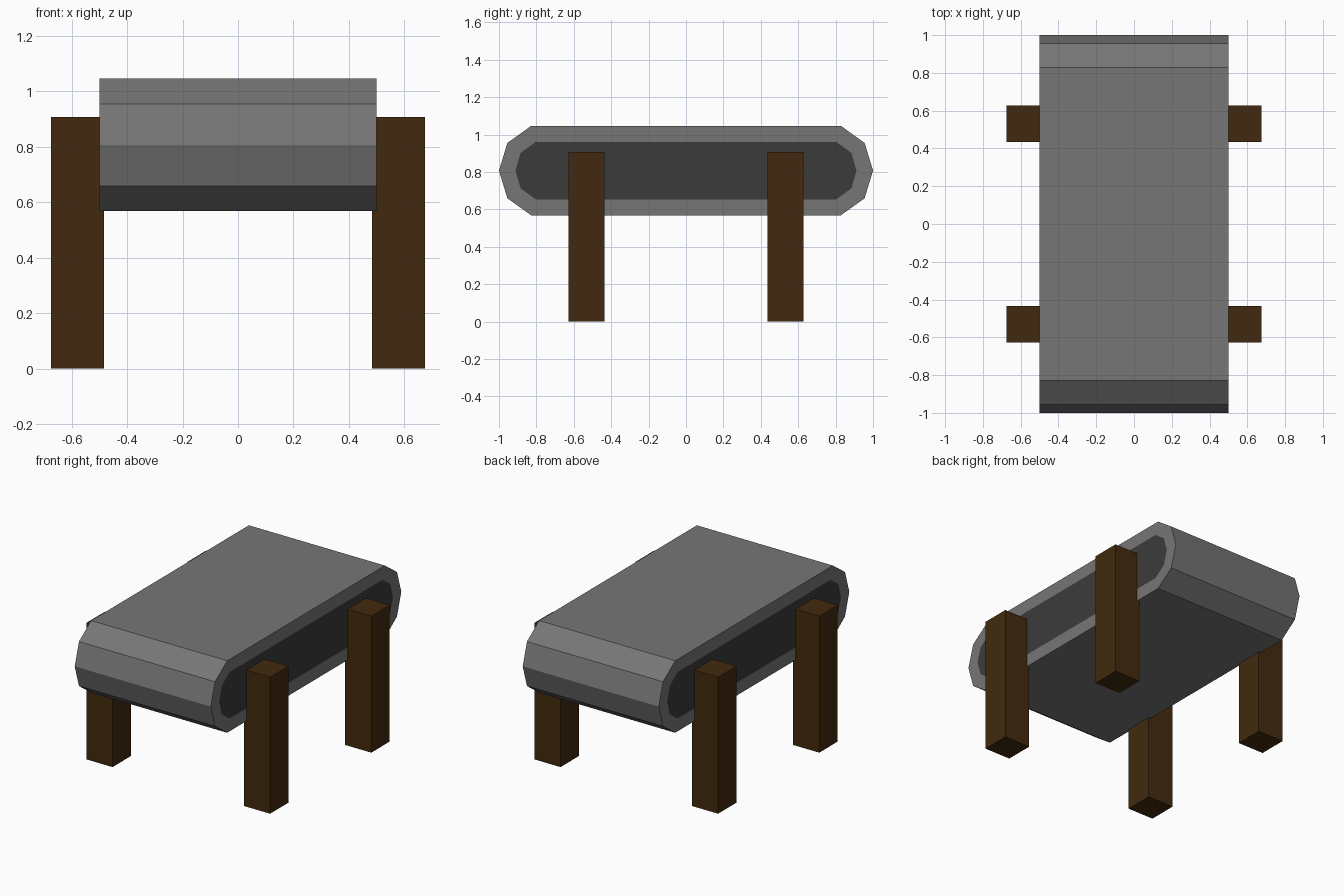
import bpy, bmesh

if "Cube" in bpy.data.objects:
    bpy.data.objects.remove(bpy.data.objects["Cube"])

def material(name, rgb):
    m = bpy.data.materials.new(name)
    m.diffuse_color = (*rgb, 1)
    m.use_nodes = True
    m.node_tree.nodes["Principled BSDF"].inputs["Base Color"].default_value = m.diffuse_color
    return m

belt_grey = material("belt_grey", (0.18, 0.18, 0.18))
panel_grey = material("panel_grey", (0.044, 0.044, 0.044))
wood = material("wood", (0.054, 0.023, 0.0044))

MID = 0.807      # height of the belt's centre line
HALF_W = 0.5     # half the belt's width

def loop(bm, x, quarter):
    """Closed y-z outline mirrored from (y, dz) points of one end."""
    end = quarter + [(y, -dz) for y, dz in quarter[-2::-1]]
    pts = end + [(-y, dz) for y, dz in reversed(end)]
    return [bm.verts.new((x, y, MID + dz)) for y, dz in pts]

outer = [(0.828, 0.239), (0.955, 0.148), (1.0, 0.0)]
inner = [(0.803, 0.154), (0.884, 0.095), (0.912, 0.0)]

# Conveyor belt: rounded slab with a rim and a dark panel on each side
bm = bmesh.new()
outers = []
for x in (-HALF_W, HALF_W):
    o, i = loop(bm, x, outer), loop(bm, x, inner)
    n = len(o)
    for k in range(n):
        j = (k + 1) % n
        bm.faces.new((o[k], o[j], i[j], i[k]))
    bm.faces.new(i).material_index = 1
    outers.append(o)
a, b = outers
for k in range(n):
    j = (k + 1) % n
    bm.faces.new((a[k], a[j], b[j], b[k]))
bmesh.ops.recalc_face_normals(bm, faces=bm.faces)
mesh = bpy.data.meshes.new("conveyor_belt")
bm.to_mesh(mesh)
bm.free()
mesh.materials.append(belt_grey)
mesh.materials.append(panel_grey)
bpy.context.collection.objects.link(bpy.data.objects.new("conveyor_belt", mesh))

# Four square wooden legs, slightly sunk into the belt sides
for sx, side in ((-1, "left"), (1, "right")):
    for sy, end in ((-1, "front"), (1, "back")):
        bpy.ops.mesh.primitive_cube_add(size=1, location=(sx * 0.579, sy * 0.531, 0.4535))
        leg = bpy.context.object
        leg.name = f"{end}_{side}_leg"
        leg.scale = (0.192, 0.192, 0.907)
        leg.data.materials.append(wood)
